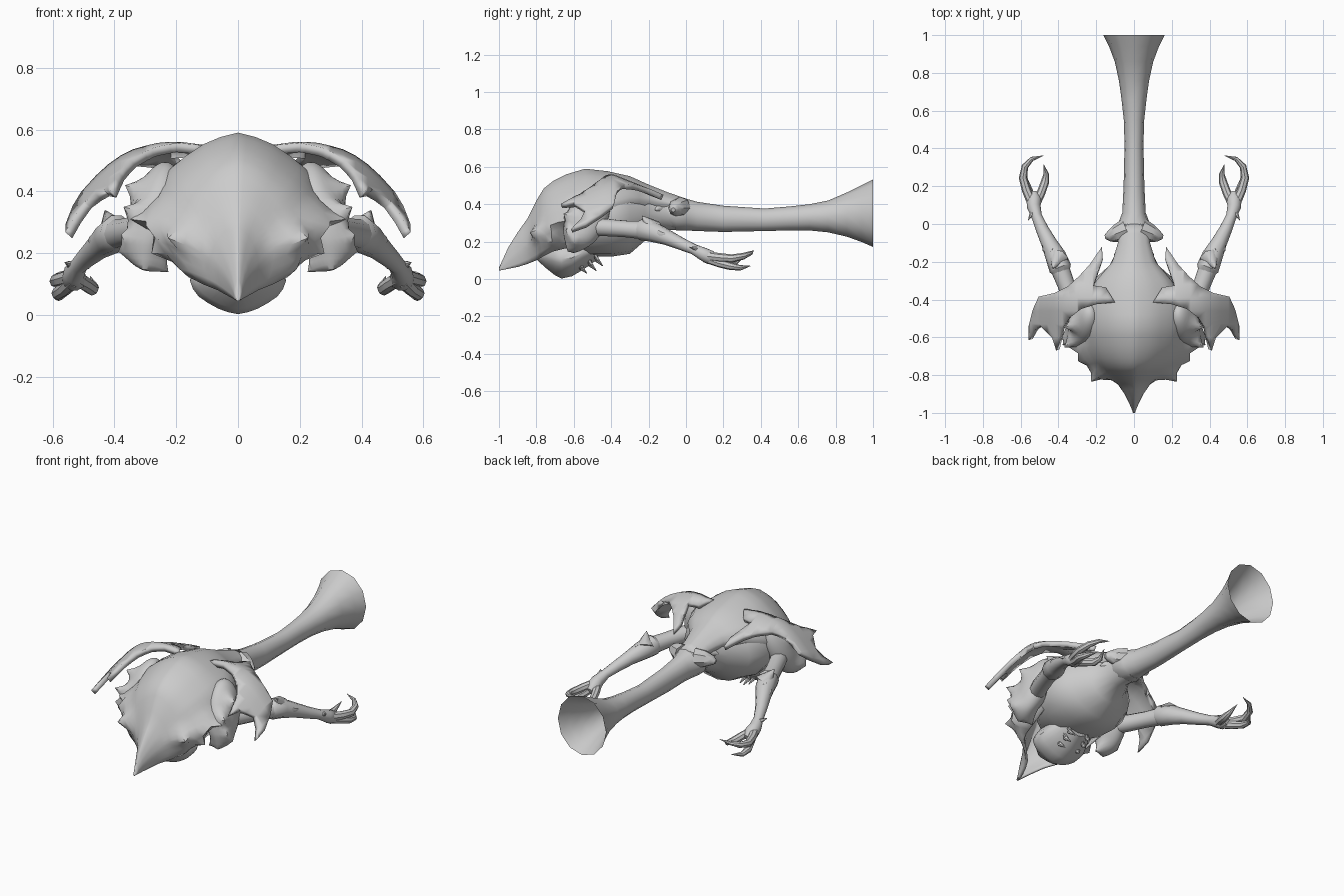
import bpy, bmesh, math
from mathutils import Vector

if "Cube" in bpy.data.objects:
    bpy.data.objects.remove(bpy.data.objects["Cube"])

grey = bpy.data.materials.new("bone grey")
grey.diffuse_color = (0.6, 0.6, 0.6, 1)
grey.use_nodes = True
grey.node_tree.nodes["Principled BSDF"].inputs["Base Color"].default_value = grey.diffuse_color


def finish(name, bm, mirror=False, solid=0, smooth=40):
    bmesh.ops.recalc_face_normals(bm, faces=bm.faces)
    me = bpy.data.meshes.new(name)
    bm.to_mesh(me)
    bm.free()
    ob = bpy.data.objects.new(name, me)
    bpy.context.collection.objects.link(ob)
    me.materials.append(grey)
    bpy.ops.object.select_all(action='DESELECT')
    bpy.context.view_layer.objects.active = ob
    ob.select_set(True)
    bpy.ops.object.shade_smooth_by_angle(angle=math.radians(smooth))
    if solid:
        m = ob.modifiers.new("Thickness", 'SOLIDIFY')
        m.thickness, m.offset = solid, -1
    if mirror:
        ob.modifiers.new("Mirror", 'MIRROR')
    return ob


def skin(bm, rings, closed=True, caps=True):
    """Bridge point rings into a skin."""
    vs = [[bm.verts.new(p) for p in r] for r in rings]
    n = len(vs[0])
    for a, b in zip(vs, vs[1:]):
        for i in range(n if closed else n - 1):
            j = (i + 1) % n
            bm.faces.new((a[i], a[j], b[j], b[i]))
    if caps:
        bm.faces.new(vs[0])
        bm.faces.new(vs[-1])


def ovals(sections, n):
    """Rings across y from (y, centre z, half width, half height)."""
    return [[(w * math.sin(2 * math.pi * i / n), y, z + h * math.cos(2 * math.pi * i / n))
             for i in range(n)] for y, z, w, h in sections]


def tube(bm, path, n=8):
    """Tapered limb along (x, y, z, radius) points."""
    pts = [Vector(p[:3]) for p in path]
    rings = []
    for i, p in enumerate(pts):
        d = (pts[min(i + 1, len(pts) - 1)] - pts[max(i - 1, 0)]).normalized()
        u = d.cross(Vector((0, 0, 1)) if abs(d.z) < .9 else Vector((1, 0, 0))).normalized()
        v = d.cross(u)
        rings.append([p + path[i][3] * (math.cos(2 * math.pi * k / n) * u + math.sin(2 * math.pi * k / n) * v)
                      for k in range(n)])
    skin(bm, rings)


def pull(bm, tips, radius):
    """Draw the surface out into spikes that blend at the root."""
    start = {v: v.co.copy() for v in bm.verts}
    for tip in tips:
        tip = Vector(tip)
        root = min(start.values(), key=lambda c: (c - tip).length)
        for v, c in start.items():
            d = (c - root).length / radius
            if d < 1:
                v.co += (tip - root) * (1 - d) ** 2


def lerp(table, x):
    for (a, p), (b, q) in zip(table, table[1:]):
        if x <= b:
            return p + (q - p) * (x - a) / (b - a)
    return table[-1][1]


# Domed head shell drawn out into a beak: y, ridge z, half width, rim z
arch = [(0, 1), (.2, .965), (.4, .905), (.62, .8), (.82, .68), (.94, .54), (1, .4), (.92, .2), (.76, 0)]
arch = [(-u, v) for u, v in arch[:0:-1]] + arch
shell = [(-1, .06, .004, .045), (-.95, .17, .025, .055), (-.9, .25, .05, .065), (-.85, .32, .085, .08),
         (-.8, .42, .15, .1), (-.76, .485, .195, .125), (-.71, .525, .23, .15), (-.64, .56, .26, .165),
         (-.54, .59, .278, .2), (-.42, .577, .27, .26), (-.3, .55, .2, .34), (-.2, .505, .115, .37),
         (-.1, .465, .085, .37), (0, .43, .08, .35)]
fine = [r for a, b in zip(shell, shell[1:])
        for r in (a, [(p + q) / 2 for p, q in zip(a, b)])] + [shell[-1]]
arch2 = [r for a, b in zip(arch, arch[1:])
         for r in (a, [(p + q) / 2 for p, q in zip(a, b)])] + [arch[-1]]
bm = bmesh.new()
skin(bm, [[(u * w, y, b + (t - b) * v) for u, v in arch2] for y, t, w, b in fine], False, False)
rim = [(.225, -.835, .25), (.29, -.725, .29), (.275, -.715, .2), (.345, -.65, .31), (.19, -.77, .15)]
pull(bm, [(s * x, y, z) for x, y, z in rim for s in (1, -1)], .1)
finish("head_shell", bm, solid=.012, smooth=50)

# Body under the shell
bm = bmesh.new()
skin(bm, ovals([(-.72, .3, .1, .1), (-.63, .31, .2, .16), (-.52, .32, .26, .2), (-.4, .32, .27, .2),
                (-.3, .325, .22, .19), (-.22, .345, .13, .14), (-.13, .36, .085, .095), (0, .345, .08, .085)], 16))
finish("body", bm)

# Long tail flaring into an open bell
bm = bmesh.new()
skin(bm, ovals([(-.12, .37, .075, .09), (-.05, .35, .105, .09), (0, .345, .085, .085), (.06, .335, .062, .078),
                (.2, .322, .055, .07), (.42, .317, .05, .06), (.55, .324, .054, .064), (.66, .33, .066, .07),
                (.76, .335, .08, .085), (.86, .345, .102, .118), (.94, .35, .132, .152), (1, .352, .162, .18)], 12),
     caps=False)
finish("tail", bm)

# Knobbed collar where the tail joins
bm = bmesh.new()
tube(bm, [(.04, -.03, .38, .06), (.09, -.05, .38, .048), (.13, -.065, .375, .03), (.152, -.068, .37, .012)])
tube(bm, [(.05, -.14, .38, .04), (.09, -.155, .375, .015), (.105, -.165, .37, .002)])
finish("collar_knobs", bm, True)

# Curved back fins: outline cut into strips, then bent downwards to the side
outline = [(.1, -.415), (.2, -.425), (.28, -.45), (.345, -.5), (.385, -.56), (.412, -.67), (.435, -.6),
           (.495, -.54), (.53, -.565), (.558, -.615), (.558, -.54), (.535, -.45), (.505, -.385), (.42, -.365),
           (.35, -.33), (.29, -.275), (.235, -.215), (.17, -.12), (.165, -.19), (.19, -.25), (.215, -.325),
           (.15, -.335), (.125, -.375)]
drop = [(.1, .553), (.2, .566), (.27, .56), (.34, .54), (.4, .51), (.46, .455), (.51, .4), (.558, .345)]
bm = bmesh.new()
bm.faces.new([bm.verts.new((x, y, 0)) for x, y in outline])
for axis, cuts in ((0, [.14 + .04 * i for i in range(11)]), (1, [-.6, -.53, -.46, -.39, -.32, -.25, -.18])):
    for c in cuts:
        at, no = [0, 0, 0], [0, 0, 0]
        at[axis], no[axis] = c, 1
        bmesh.ops.bisect_plane(bm, geom=bm.verts[:] + bm.edges[:] + bm.faces[:], plane_co=at, plane_no=no)
for v in bm.verts:
    d = v.co.y + .4
    v.co.z = lerp(drop, v.co.x) - (.4 * d if d > 0 else -.36 * d)
bmesh.ops.recalc_face_normals(bm, faces=bm.faces)
if sum(f.normal.z for f in bm.faces) < 0:
    bmesh.ops.reverse_faces(bm, faces=bm.faces)
finish("back_fin", bm, True, .03)

# Rounded shoulder plates with spikes
bm = bmesh.new()
bmesh.ops.create_uvsphere(bm, u_segments=28, v_segments=20, radius=1)
for v in bm.verts:
    x, y, z = v.co
    v.co = (.27 + .08 * x - .035 * z, -.53 + .115 * y + .05 * z, .325 + .17 * z)
pull(bm, [(.385, -.6, .205), (.375, -.64, .26), (.37, -.655, .35), (.31, -.63, .15), (.225, -.6, .14),
          (.365, -.55, .42)], .075)
finish("shoulder_plate", bm, True, smooth=50)

# Lower jaw: keel shaped bowl with small hooked teeth
jaw = [(-.8, .105, .02, .13), (-.75, .06, .08, .17), (-.7, .02, .14, .18), (-.665, .003, .155, .18),
       (-.61, .015, .155, .18), (-.55, .05, .13, .2), (-.48, .1, .09, .22)]
bm = bmesh.new()
skin(bm, [[(u * w, y, t - (t - b) * v) for u, v in arch] for y, b, w, t in jaw])
finish("lower_jaw", bm)
bm = bmesh.new()
for y, z in ((-.54, .03), (-.49, .045), (-.455, .07)):
    tube(bm, [(.06, y - .04, z + .1, .022), (.065, y - .02, z + .03, .014), (.05, y + .01, z, .002)], 6)
finish("jaw_hooks", bm, True)

# Arms: upper arm, elbow guard and forearm
bm = bmesh.new()
tube(bm, [(.27, -.52, .28, .05), (.32, -.42, .275, .048), (.36, -.32, .268, .046), (.39, -.24, .262, .05)], 10)
finish("upper_arm", bm, True)
bm = bmesh.new()
tube(bm, [(.375, -.27, .265, .035), (.39, -.235, .265, .06), (.415, -.17, .25, .055), (.45, -.1, .222, .042),
          (.485, -.03, .19, .034), (.515, .04, .16, .028), (.53, .09, .135, .036), (.53, .13, .115, .04),
          (.53, .17, .1, .018)], 10)
finish("forearm", bm, True)
bm = bmesh.new()
tube(bm, [(.4, -.18, .27, .055), (.418, -.21, .31, .024), (.43, -.235, .338, .002)], 8)
tube(bm, [(.43, -.15, .25, .045), (.47, -.13, .24, .018), (.485, -.075, .235, .002)], 8)
tube(bm, [(.515, .06, .15, .027), (.545, .05, .165, .012), (.56, .02, .17, .001)], 6)
finish("arm_spurs", bm, True)

# Three curved claw fingers
bm = bmesh.new()
tube(bm, [(.535, .1, .125, .026), (.57, .18, .115, .024), (.588, .245, .11, .022), (.577, .305, .122, .018),
          (.54, .345, .138, .012), (.48, .362, .152, .001)])
tube(bm, [(.525, .1, .12, .026), (.492, .165, .1, .023), (.472, .22, .085, .022), (.465, .265, .09, .015),
          (.478, .315, .125, .001)])
tube(bm, [(.53, .1, .115, .026), (.56, .18, .085, .023), (.583, .235, .07, .021), (.58, .29, .06, .015),
          (.545, .345, .07, .001)])
finish("claw_fingers", bm, True)
